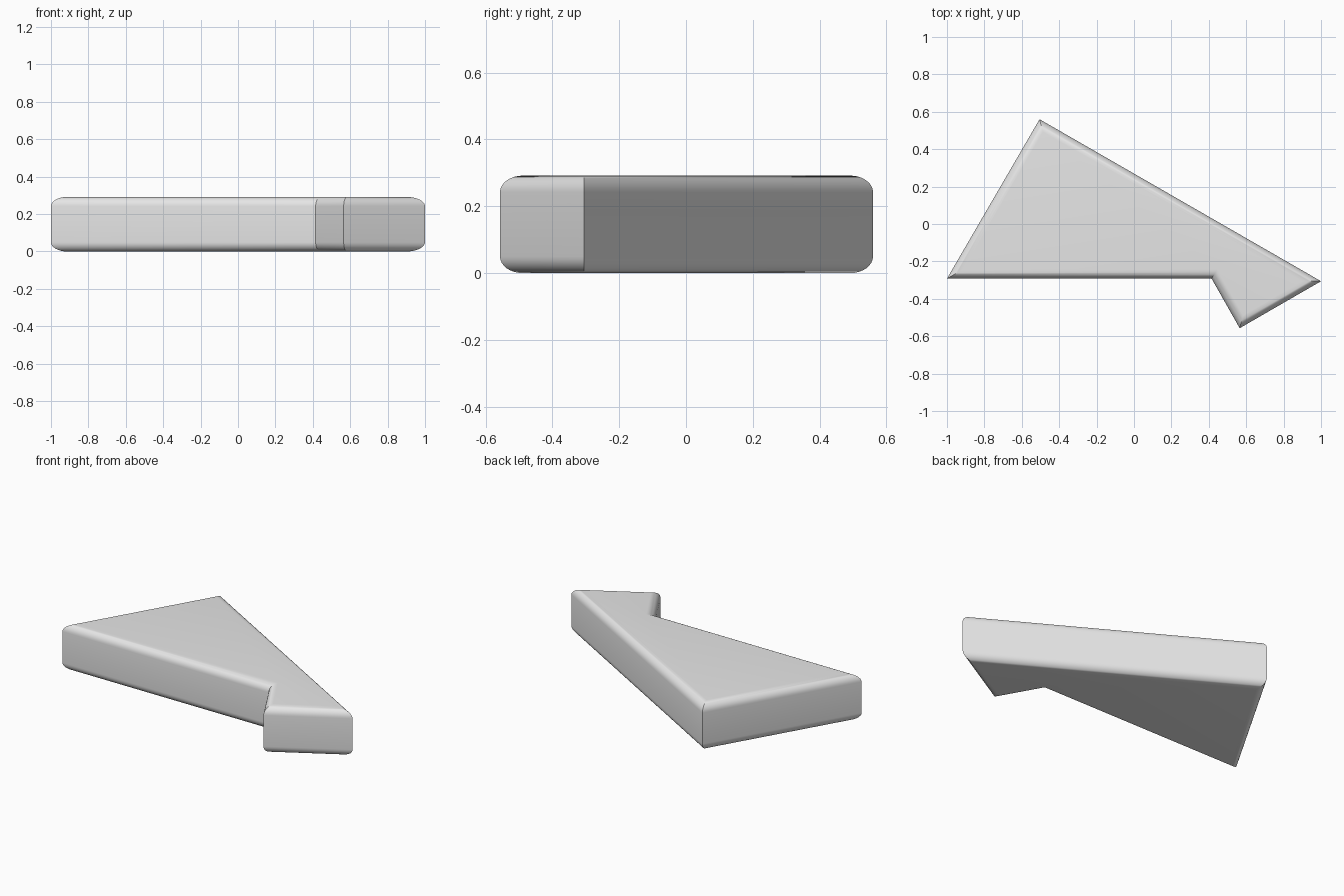
import bpy, bmesh, math
from mathutils import Vector

cube = bpy.data.objects.get("Cube")
if cube:
    bpy.data.objects.remove(cube, do_unlink=True)

HEIGHT, RADIUS, STEPS = 0.292, 0.05, 8
OUTLINE = [Vector(p) for p in
           [(-1, -0.292), (0.415, -0.292), (0.565, -0.557), (1, -0.306), (-0.505, 0.56)]]


def inset(points, distance):
    """Move every side of a counter-clockwise outline inwards, with mitred corners."""
    result = []
    for i, p in enumerate(points):
        a = (p - points[i - 1]).normalized()
        b = (points[(i + 1) % len(points)] - p).normalized()
        n1, n2 = Vector((-a.y, a.x)), Vector((-b.y, b.x))
        result.append(p + (n1 + n2) * distance / (1 + n1.dot(n2)))
    return result


# Grey material
grey = bpy.data.materials.new("grey")
grey.use_nodes = True
color = (0.8, 0.8, 0.8, 1)
grey.diffuse_color = color
grey.node_tree.nodes["Principled BSDF"].inputs["Base Color"].default_value = color

# Rounded rim profile as (inset, height), from bottom to top
arc = [math.pi / 2 * i / STEPS for i in range(STEPS + 1)]
lower = [(RADIUS * (1 - math.sin(t)), RADIUS * (1 - math.cos(t))) for t in arc]
profile = lower + [(d, HEIGHT - z) for d, z in reversed(lower)]

# Wedge slab: stacked outlines joined by side faces and capped
bm = bmesh.new()
rings = [[bm.verts.new((p.x, p.y, z)) for p in inset(OUTLINE, d)] for d, z in profile]
count = len(OUTLINE)
for low, high in zip(rings, rings[1:]):
    for i in range(count):
        j = (i + 1) % count
        bm.faces.new((low[i], low[j], high[j], high[i]))
bm.faces.new(rings[-1])
bm.faces.new(rings[0][::-1])
bmesh.ops.recalc_face_normals(bm, faces=bm.faces)
mesh = bpy.data.meshes.new("wedge_slab")
bm.to_mesh(mesh)
bm.free()
mesh.materials.append(grey)
slab = bpy.data.objects.new("wedge_slab", mesh)
bpy.context.collection.objects.link(slab)

# Smooth rims, sharp corners
bpy.ops.object.select_all(action="DESELECT")
slab.select_set(True)
bpy.context.view_layer.objects.active = slab
bpy.ops.object.shade_smooth_by_angle(angle=math.radians(30))
